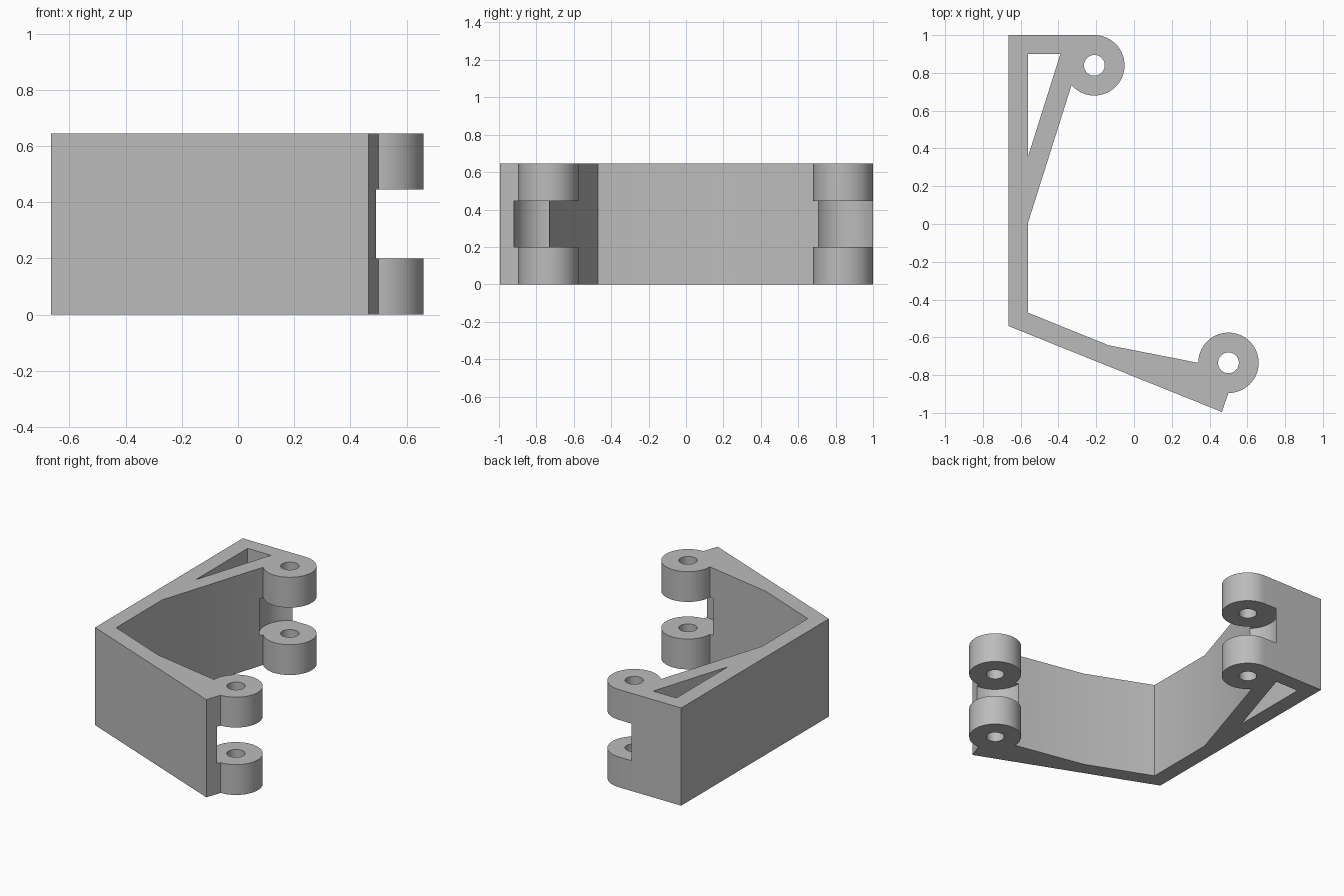
import bpy
import bmesh
from math import cos, sin, radians

HEIGHT = 0.645
SLOT = (0.2, 0.445)
REAR_PIN = (-0.21, 0.84)
FRONT_PIN = (0.5, -0.735)
LUG_R, SLOT_R, HOLE_R = 0.16, 0.185, 0.055

if "Cube" in bpy.data.objects:
    bpy.data.objects.remove(bpy.data.objects["Cube"], do_unlink=True)

grey = bpy.data.materials.new("plain grey")
grey.use_nodes = True
grey.diffuse_color = (0.5, 0.5, 0.5, 1)
grey.node_tree.nodes["Principled BSDF"].inputs["Base Color"].default_value = grey.diffuse_color


def arc(center, radius, start, end, steps):
    """Points along an arc, angles in degrees."""
    angles = [radians(start + (end - start) * i / steps) for i in range(steps + 1)]
    return [(center[0] + radius * cos(a), center[1] + radius * sin(a)) for a in angles]


def circle(center, radius):
    return arc(center, radius, 0, 360, 64)[:-1]


def prism(name, outline, low, high):
    """Extrude a plan outline upwards."""
    bm = bmesh.new()
    base = bm.faces.new([bm.verts.new((x, y, low)) for x, y in outline])
    top = bmesh.ops.extrude_face_region(bm, geom=[base])["geom"]
    bmesh.ops.translate(bm, vec=(0, 0, high - low),
                        verts=[g for g in top if isinstance(g, bmesh.types.BMVert)])
    bmesh.ops.recalc_face_normals(bm, faces=bm.faces)
    mesh = bpy.data.meshes.new(name)
    bm.to_mesh(mesh)
    bm.free()
    mesh.materials.append(grey)
    obj = bpy.data.objects.new(name, mesh)
    bpy.context.collection.objects.link(obj)
    return obj


# Two-armed bracket with a round hinge lug at each end
outline = [(-0.665, -0.54), (-0.665, 1.0)]
outline += arc(REAR_PIN, LUG_R, 90, -139, 40)
outline += [(-0.56, 0.01), (-0.56, -0.47), (-0.135, -0.642)]
outline += arc(FRONT_PIN, LUG_R, 180, -90, 48)
outline += [(0.465, -0.995)]
bracket = prism("hinge_bracket", outline, 0, HEIGHT)

# Lightening pocket, pin holes and the round gaps between the lugs
triangle = [(-0.56, 0.9), (-0.56, 0.36), (-0.39, 0.9)]
cutters = [prism("pocket_cutter", triangle, -0.1, HEIGHT + 0.1)]
for pin in (REAR_PIN, FRONT_PIN):
    cutters.append(prism("pin_hole_cutter", circle(pin, HOLE_R), -0.1, HEIGHT + 0.1))
    cutters.append(prism("slot_cutter", circle(pin, SLOT_R), *SLOT))

for cutter in cutters:
    cutter.hide_render = True
    cut = bracket.modifiers.new("cut", "BOOLEAN")
    cut.operation = "DIFFERENCE"
    cut.solver = "EXACT"
    cut.object = cutter

# Bake the cuts and drop the helpers
bpy.ops.object.select_all(action="DESELECT")
bracket.select_set(True)
bpy.context.view_layer.objects.active = bracket
for name in [m.name for m in bracket.modifiers]:
    bpy.context.view_layer.update()
    bpy.ops.object.modifier_apply(modifier=bracket.modifiers[0].name)
for cutter in cutters:
    bpy.data.objects.remove(cutter, do_unlink=True)

bpy.ops.object.shade_smooth_by_angle(angle=radians(30))
